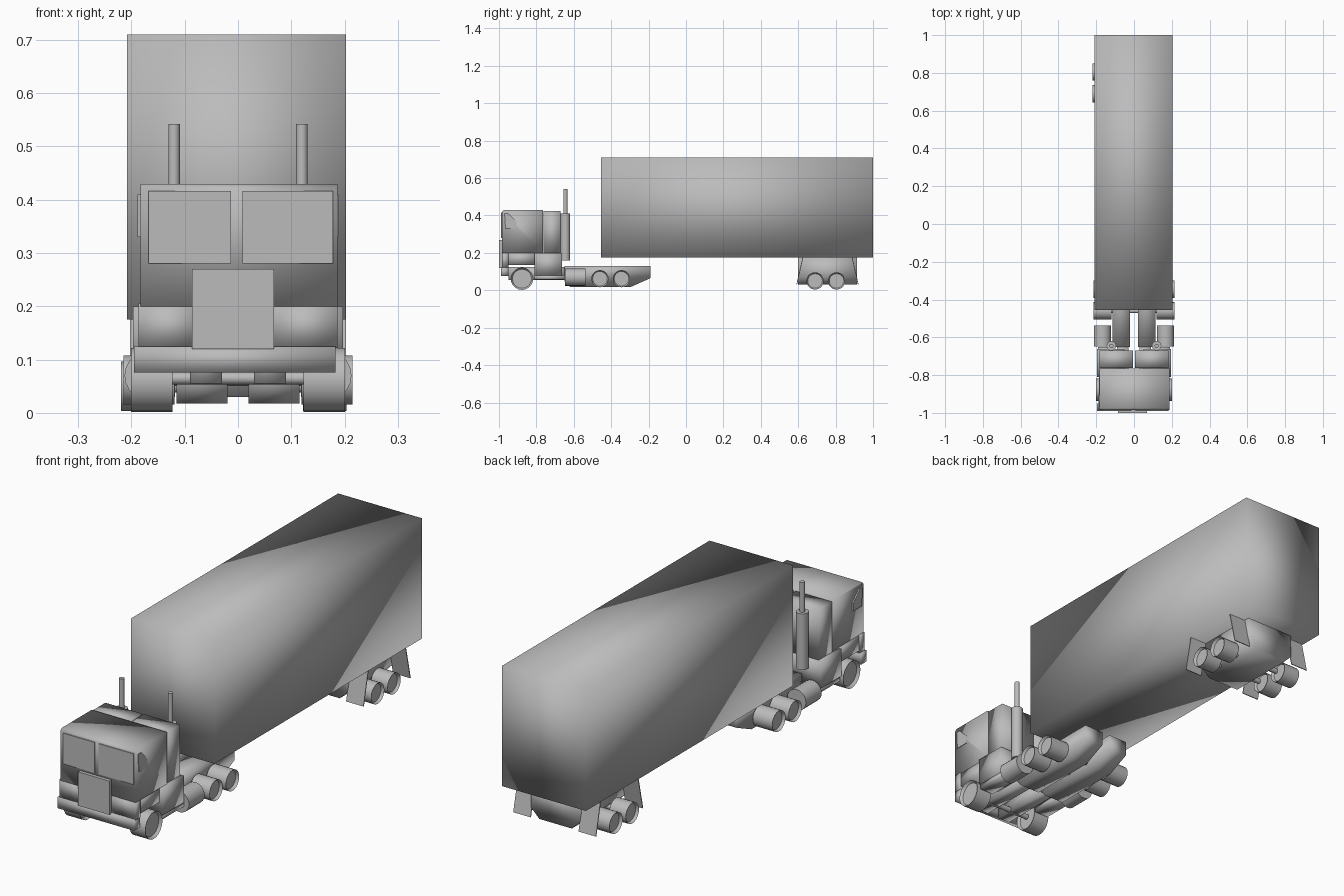
import bpy, bmesh, math
from mathutils import Matrix, Vector

cube = bpy.data.objects.get("Cube")
if cube:
    bpy.data.objects.remove(cube, do_unlink=True)

grey = bpy.data.materials.new("plain grey")
grey.use_nodes = True
grey.diffuse_color = (0.5, 0.5, 0.5, 1)
grey.node_tree.nodes["Principled BSDF"].inputs["Base Color"].default_value = (0.5, 0.5, 0.5, 1)


def finish(name, bm, angle=None, flat=False):
    bmesh.ops.recalc_face_normals(bm, faces=bm.faces)
    mesh = bpy.data.meshes.new(name)
    bm.to_mesh(mesh)
    bm.free()
    mesh.materials.append(grey)
    if not flat:
        mesh.shade_smooth()
        if angle:
            mesh.set_sharp_from_angle(angle=math.radians(angle))
    obj = bpy.data.objects.new(name, mesh)
    bpy.context.collection.objects.link(obj)
    return obj


def prism(name, profile, x0, x1, flat=False):
    """Extrude a (y, z) side profile from x0 to x1."""
    bm = bmesh.new()
    face = bm.faces.new([bm.verts.new((x0, y, z)) for y, z in profile])
    ext = bmesh.ops.extrude_face_region(bm, geom=[face])["geom"]
    verts = [v for v in ext if isinstance(v, bmesh.types.BMVert)]
    bmesh.ops.translate(bm, verts=verts, vec=(x1 - x0, 0, 0))
    return finish(name, bm, flat=flat)


def box(name, x, y, z, flat=False):
    return prism(name, [(y[0], z[0]), (y[1], z[0]), (y[1], z[1]), (y[0], z[1])], x[0], x[1], flat)


def cylinder(name, center, radius, length, axis, dish=0.0, sides=20):
    bm = bmesh.new()
    bmesh.ops.create_cone(bm, cap_ends=True, segments=sides, radius1=radius, radius2=radius, depth=length)
    if dish:
        # Sunken hub faces on both ends
        for cap in [f for f in bm.faces if len(f.verts) == sides]:
            normal = cap.normal.copy()
            bmesh.ops.inset_region(bm, faces=[cap], thickness=radius * 0.15)
            bmesh.ops.translate(bm, verts=cap.verts, vec=-normal * dish)
    turn = Vector((0, 0, 1)).rotation_difference(Vector(axis)).to_matrix().to_4x4()
    bm.transform(Matrix.Translation(center) @ turn)
    return finish(name, bm, angle=40)


def span(side, inner, outer):
    return tuple(sorted((side * inner, side * outer)))


# Trailer body
box("trailer_body", (-0.208, 0.203), (-0.455, 1.0), (0.175, 0.71))

# Trailer bogie with chamfered lower corners
bogie = box("trailer_bogie", (-0.12, 0.12), (0.6, 0.915), (0.03, 0.175))
bm = bmesh.new()
bm.from_mesh(bogie.data)
low_edges = [e for e in bm.edges if all(v.co.z < 0.1 for v in e.verts)
             and abs(e.verts[0].co.x - e.verts[1].co.x) < 0.01]
bmesh.ops.bevel(bm, geom=low_edges, offset=0.04, segments=1, affect='EDGES')
bm.to_mesh(bogie.data)
bm.free()
bogie.data.shade_smooth()

# Cab, with the roof overhanging nothing and the nose slightly raked
prism("cab", [(-0.985, 0.2), (-0.765, 0.2), (-0.765, 0.43), (-0.975, 0.43), (-0.985, 0.42)], -0.183, 0.187)
box("cab_floor", (-0.185, 0.182), (-0.965, -0.8), (0.135, 0.203))
box("bumper", (-0.195, 0.183), (-0.99, -0.95), (0.076, 0.125))
box("grille", (-0.086, 0.068), (-1.0, -0.975), (0.12, 0.27), flat=True)

# Windscreen panes
for name, x in (("right_windscreen", (-0.168, -0.013)), ("left_windscreen", (0.008, 0.178))):
    box(name, x, (-0.989, -0.983), (0.28, 0.416), flat=True)

for side, label in ((-1, "right"), (1, "left")):
    shift = 0.0 if side > 0 else -0.004

    # Nose panels and door windows
    box(label + "_nose_panel", span(side, 0.068, 0.187), (-0.985, -0.95), (0.122, 0.205))
    prism(label + "_door_window", [(-0.97, 0.41), (-0.95, 0.41), (-0.905, 0.365), (-0.905, 0.33), (-0.965, 0.33)],
          *span(side, 0.18, 0.189), flat=True)

    # Sleeper box and lower side box
    box(label + "_sleeper", span(side, 0.006, 0.183), (-0.762, -0.67), (0.2, 0.425))
    box(label + "_side_box", span(side, 0.05, 0.197), (-0.81, -0.662), (0.08, 0.2))
    box(label + "_step", span(side, 0.12, 0.19), (-0.81, -0.65), (0.057, 0.08))

    # Chassis rails with a tapered tail
    rail = span(side, 0.02, 0.115)
    prism(label + "_rail", [(-0.65, 0.05), (-0.62, 0.018), (-0.295, 0.018), (-0.19, 0.065), (-0.19, 0.13),
                            (-0.65, 0.13)], *rail)
    box(label + "_front_rail", span(side, 0.03, 0.09), (-0.95, -0.64), (0.055, 0.125))

    # Exhaust stack
    cylinder(label + "_muffler", (side * 0.12, -0.645, 0.285), 0.025, 0.25, (0, 0, 1))
    cylinder(label + "_exhaust_pipe", (side * 0.12, -0.645, 0.47), 0.011, 0.144, (0, 0, 1), sides=14)

    # Fuel tank
    cylinder(label + "_fuel_tank", (side * 0.167, -0.593, 0.07), 0.046, 0.11, (0, 1, 0))

    # Tractor wheels
    cylinder(label + "_front_wheel", (side * 0.162, -0.877, 0.062), 0.06, 0.078, (1, 0, 0), 0.012)
    for name, y in (("_drive_wheel_front", -0.46), ("_drive_wheel_rear", -0.345)):
        cylinder(label + name, (side * 0.167, y, 0.062), 0.046, 0.096, (1, 0, 0), 0.012)

    # Trailer wheels
    for name, y in (("_trailer_wheel_front", 0.69), ("_trailer_wheel_rear", 0.805)):
        cylinder(label + name, (side * 0.163 + 4 * shift, y, 0.05), 0.046, 0.082, (1, 0, 0), 0.012)

    # Mud flaps splayed outward at the bottom
    for name, top, low in (("_mud_flap_front", 0.625, 0.592), ("_mud_flap_rear", 0.888, 0.921)):
        prism(label + name, [(top - 0.002, 0.176), (top + 0.002, 0.176), (low + 0.002, 0.03), (low - 0.002, 0.03)],
              *span(side, 0.118, 0.203), flat=True)

# Axles
for name, y, z in (("front_axle", -0.877, 0.065), ("drive_axle_front", -0.46, 0.062), ("drive_axle_rear", -0.345, 0.062),
                   ("trailer_axle_front", 0.69, 0.05), ("trailer_axle_rear", 0.805, 0.05)):
    cylinder(name, (0, y, z), 0.012, 0.26, (1, 0, 0), sides=12)
